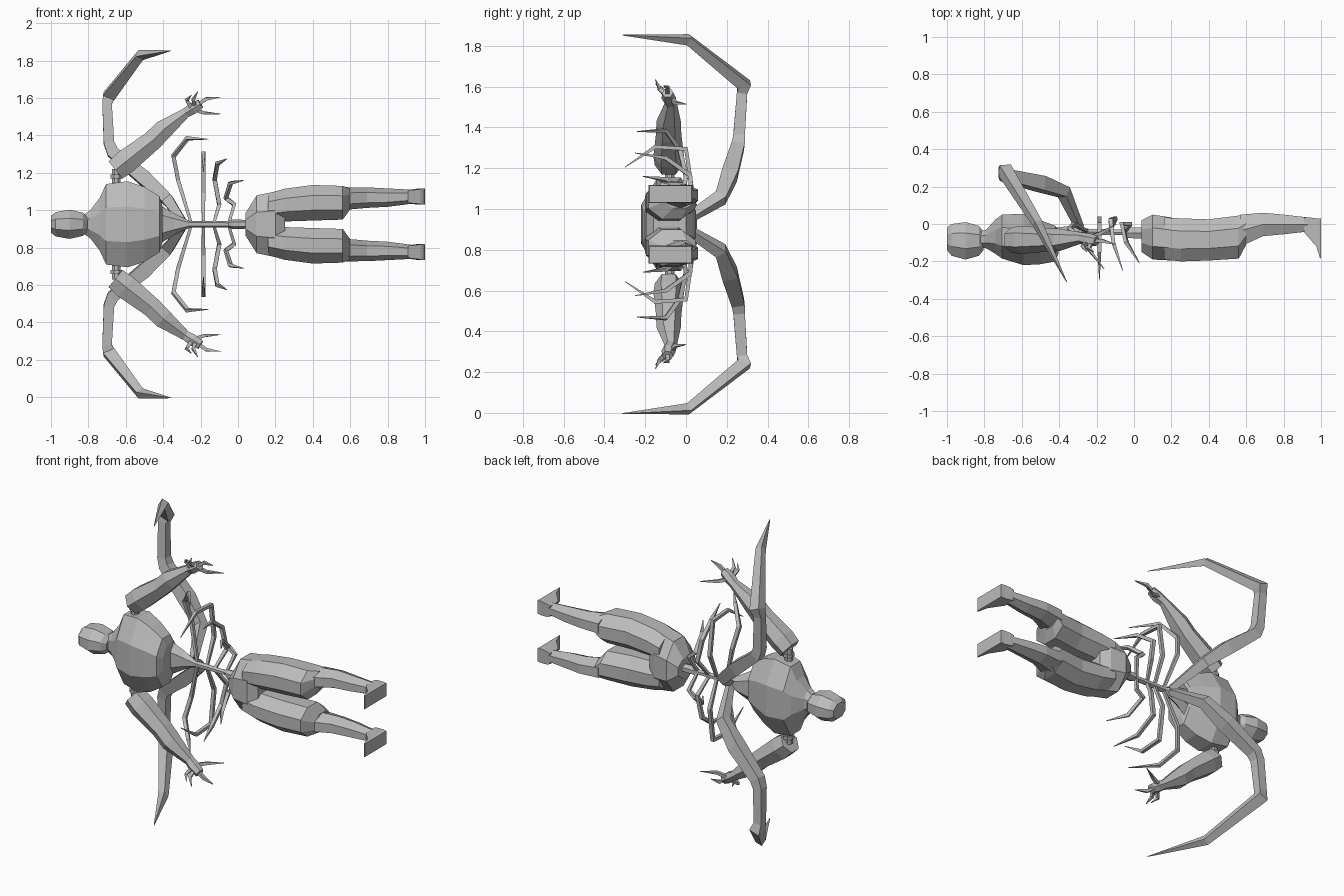
import bpy, bmesh, math
from mathutils import Vector, Matrix

MID = 0.925  # height of the symmetry plane (body lies along x)
mat = bpy.data.materials.new("bone_grey")
mat.diffuse_color = (0.5, 0.5, 0.5, 1)


def finish(name, bm, pair):
    """Close off a mesh, optionally adding its reflection across the body's plane."""
    if pair:
        dup = bmesh.ops.duplicate(bm, geom=bm.verts[:] + bm.edges[:] + bm.faces[:])["geom"]
        for v in dup:
            if isinstance(v, bmesh.types.BMVert):
                v.co.z = 2 * MID - v.co.z
    bmesh.ops.recalc_face_normals(bm, faces=bm.faces)
    me = bpy.data.meshes.new(name)
    bm.to_mesh(me)
    bm.free()
    me.materials.append(mat)
    bpy.context.collection.objects.link(bpy.data.objects.new(name, me))


def skin(bm, rings):
    """Join rings of points into a closed skin."""
    vs = [[bm.verts.new(p) for p in r] for r in rings]
    n = len(vs[0])
    for a, b in zip(vs, vs[1:]):
        for i in range(n):
            j = (i + 1) % n
            bm.faces.new((a[i], a[j], b[j], b[i]))
    bm.faces.new(vs[0])
    bm.faces.new(vs[-1][::-1])


def body(name, rings, n=8, pair=False):
    """Rings are (x, y_front, y_back, z_low, z_high), with z from the middle plane.
    An optional sixth value shears x along y."""
    bm = bmesh.new()
    out = []
    k = 1 / math.cos(math.pi / n)
    for r in rings:
        x, y0, y1, z0, z1 = r[:5]
        sh = r[5] if len(r) > 5 else 0
        ring = []
        for i in range(n):
            a = 2 * math.pi * (i + 0.5) / n
            c, s = math.cos(a) * k, math.sin(a) * k
            ring.append((x + sh * c, (y0 + y1) / 2 + (y1 - y0) / 2 * c,
                         MID + (z0 + z1) / 2 + (z1 - z0) / 2 * s))
        out.append(ring)
    skin(bm, out)
    finish(name, bm, pair)


def limb(name, paths, n=4, pair=True):
    """Each path is a list of (x, y, z, radius)."""
    bm = bmesh.new()
    for path in paths:
        pts = [Vector(p[:3]) for p in path]
        rings = []
        for i, p in enumerate(pts):
            d1 = (p - pts[i - 1]).normalized() if i else None
            d2 = (pts[i + 1] - p).normalized() if i < len(pts) - 1 else None
            t = ((d1 or d2) + (d2 or d1)).normalized()
            u = (Vector((0, 1, 0)) if abs(t.y) < 0.8 else Vector((1, 0, 0))).cross(t).normalized()
            if rings:  # keep the twist consistent from ring to ring
                u = (prev - t * prev.dot(t)).normalized()
            prev = u
            w = t.cross(u)
            rings.append([p + path[i][3] * (u * math.cos(2 * math.pi * (k + 0.5) / n)
                          + w * math.sin(2 * math.pi * (k + 0.5) / n)) for k in range(n)])
        skin(bm, rings)
    finish(name, bm, pair)


def sym(x, y0, y1, h):
    return (x, y0, y1, -h, h)


# Head, neck and chest
body("head", [sym(-1.0, -0.14, -0.02, 0.045), sym(-0.975, -0.17, 0.0, 0.065),
              sym(-0.9, -0.19, 0.01, 0.078), sym(-0.83, -0.17, -0.01, 0.062),
              sym(-0.805, -0.14, -0.04, 0.04)])
body("chest", [sym(-0.84, -0.125, -0.045, 0.04), sym(-0.79, -0.13, -0.03, 0.075),
               sym(-0.74, -0.16, 0.025, 0.14), sym(-0.705, -0.185, 0.05, 0.215),
               sym(-0.59, -0.22, 0.055, 0.23), sym(-0.5, -0.215, 0.02, 0.2),
               sym(-0.42, -0.2, -0.01, 0.15), sym(-0.405, -0.16, -0.03, 0.1)])

# Spine with a wedge below the chest
body("spine", [sym(-0.42, -0.09, -0.02, 0.09), sym(-0.34, -0.07, -0.01, 0.05),
               sym(-0.26, -0.06, -0.025, 0.016), sym(-0.05, -0.06, -0.03, 0.014),
               sym(-0.03, -0.075, -0.02, 0.022), sym(0.07, -0.08, -0.02, 0.02)], n=6)

# Pelvis, thighs, calves and feet
body("pelvis", [sym(0.04, -0.15, 0.02, 0.06), sym(0.1, -0.19, 0.05, 0.155),
                sym(0.2, -0.195, 0.035, 0.175), sym(0.25, -0.16, 0.0, 0.12)])
body("thighs", [(0.16, -0.19, 0.035, 0.01, 0.165), (0.25, -0.2, 0.03, 0.015, 0.19),
                (0.4, -0.195, 0.025, 0.02, 0.21), (0.56, -0.185, 0.045, 0.025, 0.205),
                (0.6, -0.11, 0.05, 0.08, 0.19)], pair=True)
body("calves", [(0.57, -0.12, 0.05, 0.085, 0.19), (0.69, -0.065, 0.06, 0.095, 0.19),
                (0.8, -0.055, 0.05, 0.1, 0.185), (0.93, -0.04, 0.035, 0.115, 0.18)],
     n=6, pair=True)
body("feet", [(0.91, -0.045, 0.035, 0.115, 0.18, 0.0), (0.955, -0.12, 0.035, 0.108, 0.188, -0.02),
              (0.985, -0.185, 0.03, 0.105, 0.192, -0.01), (1.0, -0.18, 0.028, 0.108, 0.19, 0.0)],
     n=4, pair=True)

# Shoulder joints with rings, and arms
limb("shoulder_joints", [[(-0.65, -0.08, 1.11, 0.025), (-0.65, -0.08, 1.22, 0.025)],
                         [(-0.65, -0.08, 1.17, 0.034), (-0.65, -0.08, 1.19, 0.034)]], n=8)
limb("arms", [[(-0.655, -0.085, 1.215, 0.068), (-0.6, -0.085, 1.26, 0.075),
               (-0.46, -0.085, 1.37, 0.062), (-0.4, -0.085, 1.43, 0.06),
               (-0.28, -0.075, 1.52, 0.03), (-0.24, -0.085, 1.545, 0.035),
               (-0.2, -0.09, 1.57, 0.028)]], n=6)
limb("fingers", [
    [(-0.22, -0.09, 1.56, 0.015), (-0.17, -0.09, 1.595, 0.013), (-0.095, -0.11, 1.605, 0.002)],
    [(-0.24, -0.07, 1.54, 0.015), (-0.18, -0.05, 1.52, 0.012), (-0.095, 0.0, 1.515, 0.002)],
    [(-0.23, -0.1, 1.56, 0.015), (-0.24, -0.13, 1.59, 0.012), (-0.215, -0.15, 1.635, 0.002)],
    [(-0.25, -0.1, 1.55, 0.015), (-0.275, -0.12, 1.59, 0.012), (-0.25, -0.15, 1.615, 0.002)]])

# Large scythe limbs rising from the back
limb("back_limbs", [[(-0.29, -0.02, 0.935, 0.025), (-0.375, 0.17, 1.055, 0.042),
                     (-0.5, 0.215, 1.17, 0.055), (-0.67, 0.255, 1.31, 0.045),
                     (-0.69, 0.26, 1.36, 0.04), (-0.7, 0.275, 1.57, 0.036),
                     (-0.69, 0.285, 1.61, 0.046), (-0.52, 0.01, 1.83, 0.03),
                     (-0.36, -0.31, 1.853, 0.002)]])

# Thin jointed ribs along the spine
RIBS = [
    [(-0.25, -0.04, 0.93), (-0.32, 0.0, 1.16), (-0.345, -0.03, 1.29), (-0.27, -0.1, 1.385), (-0.16, -0.24, 1.38)],
    [(-0.185, -0.04, 0.93), (-0.185, 0.03, 1.09), (-0.185, 0.0, 1.295), (-0.185, -0.15, 1.305), (-0.185, -0.3, 1.205)],
    [(-0.13, -0.04, 0.93), (-0.1, 0.03, 1.03), (-0.125, 0.02, 1.165), (-0.11, -0.1, 1.25), (-0.06, -0.25, 1.275)],
    [(-0.05, -0.04, 0.93), (-0.02, 0.0, 1.03), (-0.065, 0.0, 1.065), (-0.04, -0.1, 1.145), (0.03, -0.21, 1.16)]]
RADII = (0.011, 0.015, 0.016, 0.014, 0.002)
limb("ribs", [[p + (r,) for p, r in zip(rib, RADII)] for rib in RIBS])
